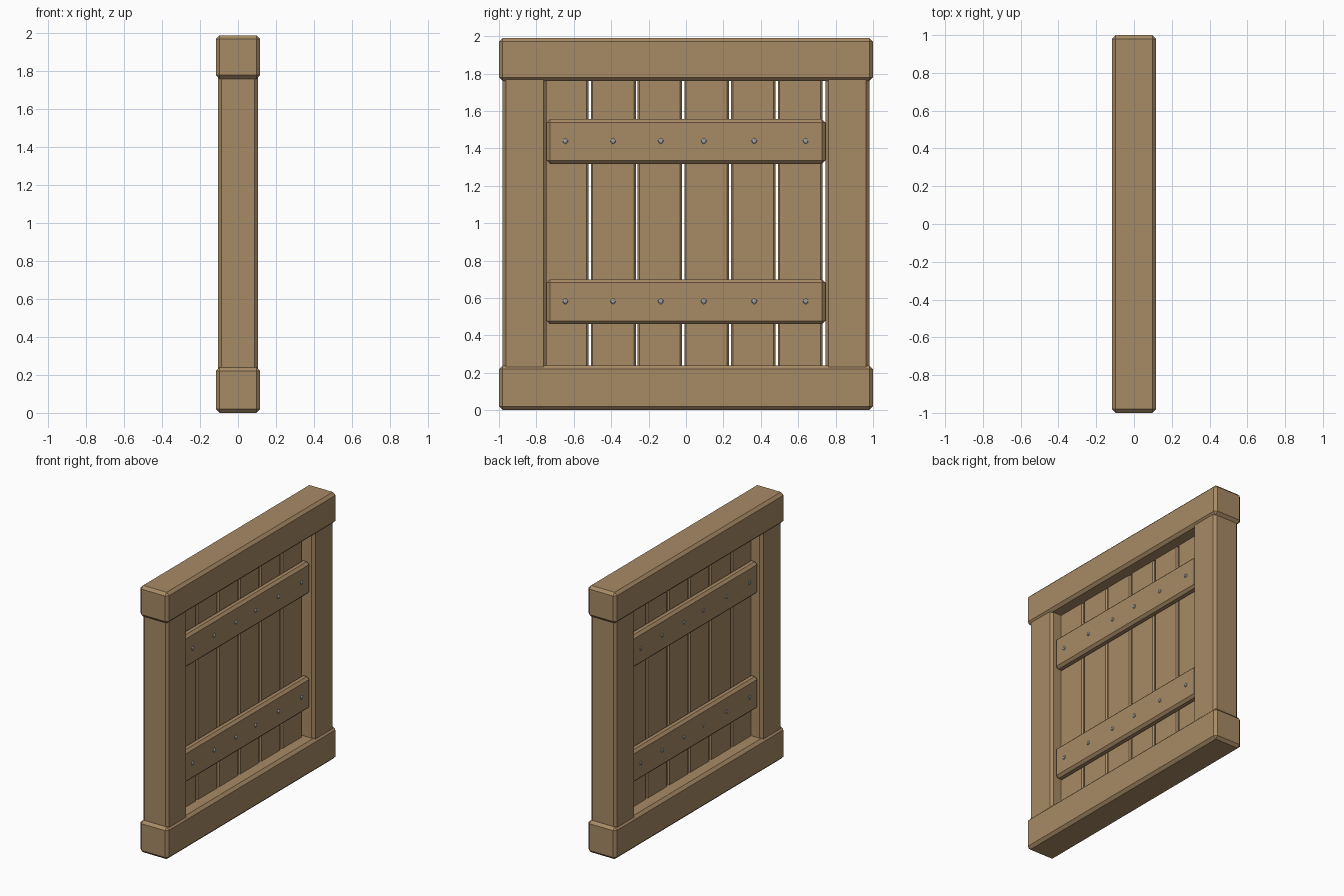
import bpy
import bmesh
from mathutils import Matrix

default = bpy.data.objects.get("Cube")
if default:
    bpy.data.objects.remove(default, do_unlink=True)


def make_material(name, rgb):
    mat = bpy.data.materials.new(name)
    mat.use_nodes = True
    colour = (*rgb, 1)
    mat.diffuse_color = colour
    mat.node_tree.nodes["Principled BSDF"].inputs["Base Color"].default_value = colour
    return mat


wood = make_material("warm brown wood", (0.39, 0.255, 0.13))
iron = make_material("grey iron", (0.36, 0.39, 0.42))


def finish(bm, name, mat):
    mesh = bpy.data.meshes.new(name)
    bm.to_mesh(mesh)
    bm.free()
    mesh.materials.append(mat)
    obj = bpy.data.objects.new(name, mesh)
    bpy.context.collection.objects.link(obj)
    return obj


def timber(name, x, y, z, chamfer):
    """Box between the given (low, high) spans with chamfered edges."""
    bm = bmesh.new()
    bmesh.ops.create_cube(bm, size=1)
    for v in bm.verts:
        for axis, (low, high) in enumerate((x, y, z)):
            v.co[axis] = high if v.co[axis] > 0 else low
    bmesh.ops.bevel(bm, geom=bm.edges[:], offset=chamfer, segments=1, affect='EDGES')
    return finish(bm, name, wood)


# Top and bottom beams
timber("bottom_beam", (-0.117, 0.117), (-1, 1), (0, 0.24), 0.02)
timber("top_beam", (-0.117, 0.117), (-1, 1), (1.76, 1.99), 0.02)

# Upright posts
for name, side in (("front_post", -1), ("back_post", 1)):
    span = sorted((side * 0.745, side * 0.98))
    timber(name, (-0.105, 0.105), span, (0.2, 1.8), 0.018)

# Row of upright planks with narrow gaps
for i in range(6):
    start = -0.765 + i * 0.25
    gap = 0.003 if i == 1 else 0.006
    timber(f"plank_{i + 1}", (-0.016, 0.02),
           (start + 0.006, start + 0.25 - gap), (0.18, 1.82), 0.01)

# Cross rails with nail heads; the far face is the near one turned half round
nail_spots = (-0.645, -0.39, -0.135, 0.095, 0.365, 0.64)
for face, turn in (("right", 1), ("left", -1)):
    for level, middle in (("lower", 0.58), ("upper", 1.437)):
        timber(f"{face}_{level}_rail", sorted((turn * 0.012, turn * 0.077)),
               (-0.745, 0.745), (middle - 0.12, middle + 0.12), 0.018)
        bm = bmesh.new()
        for y in nail_spots:
            place = (Matrix.Translation((turn * 0.077, turn * y, middle + 0.002))
                     @ Matrix.Diagonal((0.6, 1, 1, 1)))
            bmesh.ops.create_icosphere(bm, subdivisions=1, radius=0.016, matrix=place)
        finish(bm, f"{face}_{level}_nails", iron)
